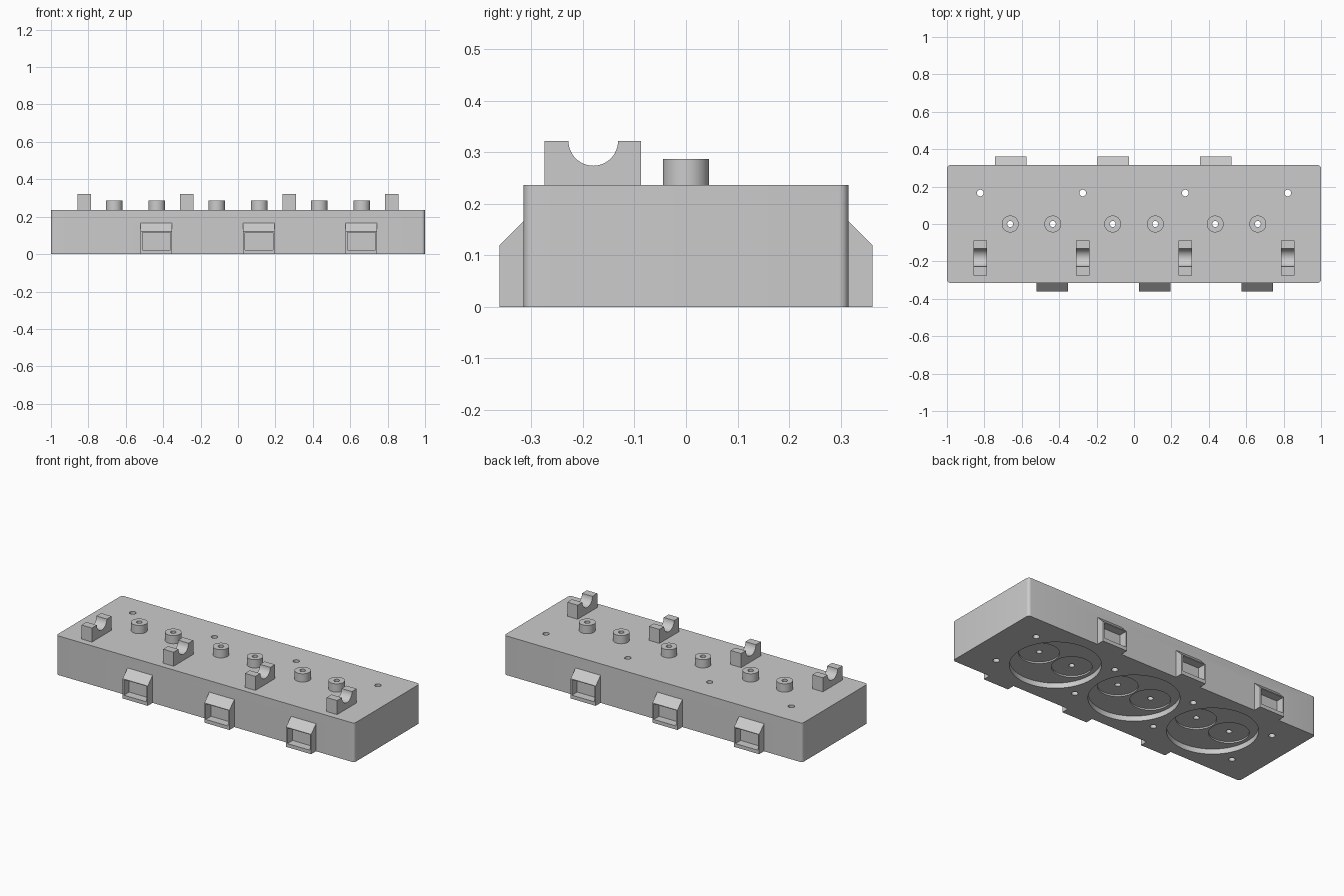
import bpy, bmesh, math
from mathutils import Matrix, Vector

if "Cube" in bpy.data.objects:
    bpy.data.objects.remove(bpy.data.objects["Cube"])

scene = bpy.context.scene
TOP, HALF_D = 0.237, 0.315
PITCH = 0.548
added = bpy.data.collections.new("added_parts")
cutters = bpy.data.collections.new("cutters")
for c in (added, cutters):
    scene.collection.children.link(c)


def make(name, bm, coll):
    bmesh.ops.recalc_face_normals(bm, faces=bm.faces)
    me = bpy.data.meshes.new(name)
    bm.to_mesh(me)
    bm.free()
    ob = bpy.data.objects.new(name, me)
    ob.hide_render = coll is not scene.collection
    coll.objects.link(ob)
    return ob


def box(name, x0, x1, y0, y1, z0, z1, coll, bevel=0):
    bm = bmesh.new()
    m = Matrix.Translation(((x0 + x1) / 2, (y0 + y1) / 2, (z0 + z1) / 2)) \
        @ Matrix.Diagonal((x1 - x0, y1 - y0, z1 - z0, 1))
    bmesh.ops.create_cube(bm, size=1, matrix=m)
    if bevel:
        edges = [e for e in bm.edges
                 if abs(e.verts[0].co.z - e.verts[1].co.z) > 0.01]
        bmesh.ops.bevel(bm, geom=edges, offset=bevel, segments=6,
                        profile=0.5, affect='EDGES')
    return make(name, bm, coll)


def cyl(name, x, y, r, z0, z1, coll, n=48):
    bm = bmesh.new()
    bmesh.ops.create_cone(bm, cap_ends=True, segments=n, radius1=r, radius2=r,
                          depth=z1 - z0,
                          matrix=Matrix.Translation((x, y, (z0 + z1) / 2)))
    return make(name, bm, coll)


def prism_x(name, profile, xc, width, coll):
    """Extrude a (y, z) profile along x."""
    bm = bmesh.new()
    f = bm.faces.new([bm.verts.new((xc - width / 2, y, z)) for y, z in profile])
    ext = bmesh.ops.extrude_face_region(bm, geom=[f])
    bmesh.ops.translate(bm, vec=Vector((width, 0, 0)),
                        verts=[v for v in ext["geom"]
                               if isinstance(v, bmesh.types.BMVert)])
    return make(name, bm, coll)


# main block with rounded vertical corners
block = box("holder_block", -1, 1, -HALF_D, HALF_D, 0, TOP,
            scene.collection, bevel=0.018)

# sloped side lugs, each with a rectangular pocket; back is the front turned 180 degrees
for s in (-1, 1):
    for i in (-1, 0, 1):
        x = -s * (i * PITCH + 0.112)
        prism_x("side_lug", [(s * 0.29, 0), (s * 0.362, 0), (s * 0.362, 0.12),
                             (s * HALF_D, 0.167), (s * 0.29, 0.167)],
                x, 0.168, added)
        y0, y1 = sorted((s * 0.312, s * 0.4))
        box("lug_pocket", x - 0.075, x + 0.075, y0, y1, 0.022, 0.116, cutters)

# cable saddles on the top, with a half-round notch
notch = [(-0.18 + 0.048 * math.cos(a), 0.322 + 0.048 * math.sin(a))
         for a in (math.pi + math.pi * k / 24 for k in range(25))]
saddle = [(-0.275, 0.322)] + notch + [(-0.087, 0.322), (-0.087, TOP - 0.02),
                                      (-0.275, TOP - 0.02)]
for k in (-1.5, -0.5, 0.5, 1.5):
    x = k * PITCH
    prism_x("saddle", saddle, x, 0.07, added)
    # through hole at the back, blind hole under the saddle
    cyl("screw_hole", x, 0.166, 0.018, -0.1, 0.5, cutters, 32)
    cyl("blind_hole", x, -0.166, 0.018, -0.1, 0.2, cutters, 32)

# round wells underneath, with paired shallow recesses and bored bosses above
for i in (-1, 0, 1):
    cyl("well", i * PITCH, 0, 0.246, -0.1, 0.031, cutters, 96)
    for s in (-1, 1):
        x = i * PITCH + s * 0.114
        cyl("recess", x, 0, 0.109, -0.1, 0.04, cutters, 64)
        cyl("boss", x, 0, 0.045, TOP - 0.02, 0.287, added)
        cyl("bore", x, 0, 0.016, -0.1, 0.5, cutters, 32)

# combine everything into the block
for op, coll in (('UNION', added), ('DIFFERENCE', cutters)):
    mod = block.modifiers.new(op.lower(), 'BOOLEAN')
    mod.operation = op
    mod.operand_type = 'COLLECTION'
    mod.collection = coll
    mod.solver = 'EXACT'
bpy.context.view_layer.objects.active = block
block.select_set(True)
for mod in list(block.modifiers):
    bpy.ops.object.modifier_apply(modifier=mod.name)
for coll in (added, cutters):
    for ob in list(coll.objects):
        bpy.data.objects.remove(ob)
    bpy.data.collections.remove(coll)
bpy.ops.object.shade_smooth_by_angle(angle=math.radians(30))
